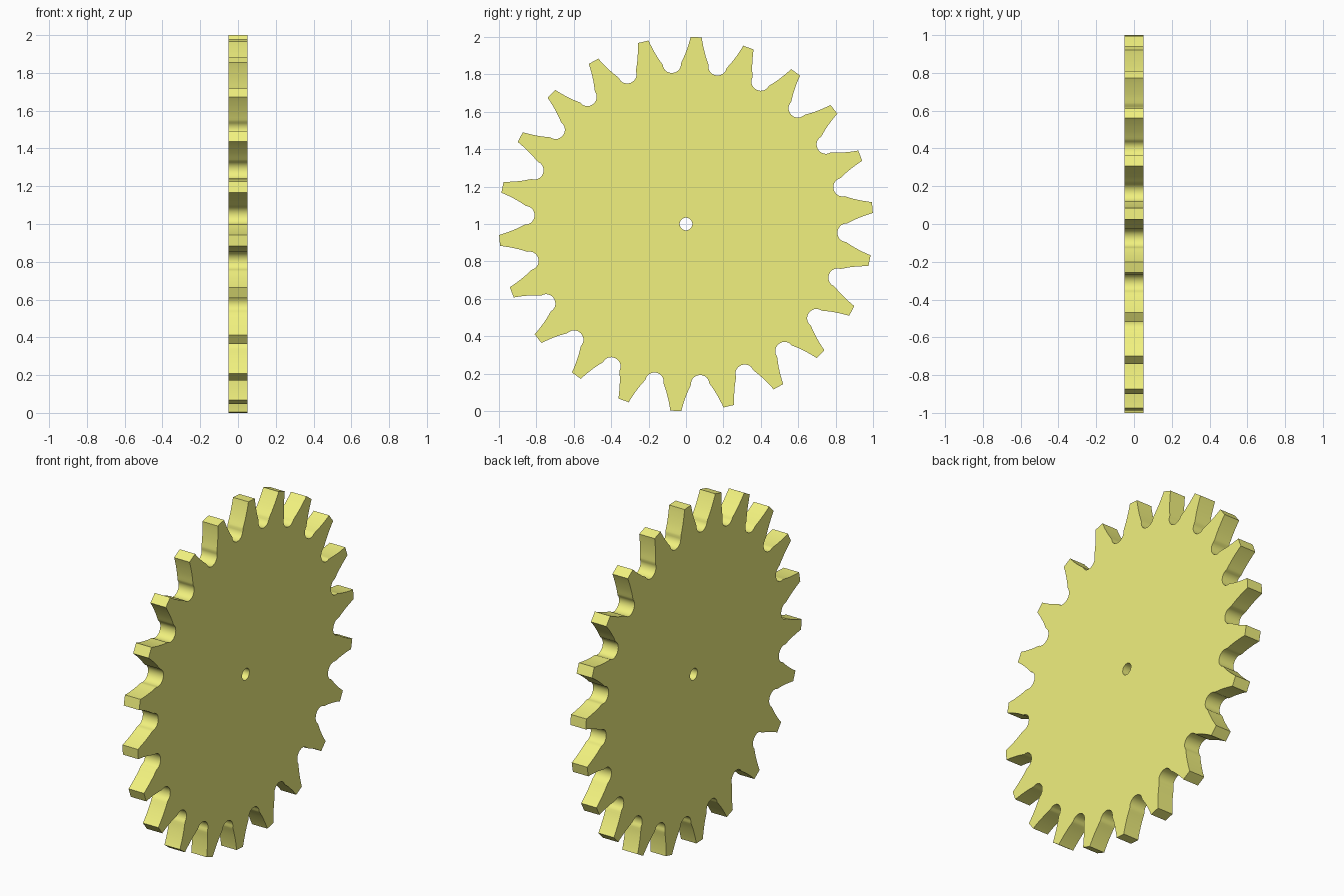
import bpy, bmesh
from math import sin, cos, radians, degrees, pi, atan2, hypot

if "Cube" in bpy.data.objects:
    bpy.data.objects.remove(bpy.data.objects["Cube"])

TEETH, PHASE, HALF_T = 22, 5.05, 0.05
PITCH = 360 / TEETH

# Half of one tooth gap, tip to root: (radius, degrees from gap centre)
flank = [(1.0, 6.48), (0.985, 6.3), (0.97, 6.05), (0.955, 5.8), (0.94, 5.5), (0.925, 5.18),
         (0.91, 4.82), (0.895, 4.42), (0.88, 3.95), (0.868, 3.55)]
# Rounded gap bottom
for i in range(8):
    a = radians(90 * i / 7)
    r, w = 0.857 - 0.047 * sin(a), 0.049 * cos(a)
    flank.append((hypot(r, w), degrees(atan2(w, r))))
gap = [(r, -d) for r, d in flank] + flank[-2::-1]

# Whole outline and the axle hole
outline = [(r, radians(PHASE + PITCH * (k + 0.5) + d)) for k in range(TEETH) for r, d in gap]
hole = [(0.034, 2 * pi * i / 24) for i in range(24)]

bm = bmesh.new()


def loop(points):
    vs = [bm.verts.new((-HALF_T, r * cos(a), 1 + r * sin(a))) for r, a in points]
    return [bm.edges.new((v, vs[(i + 1) % len(vs)])) for i, v in enumerate(vs)]


# Fill the flat face between both loops, then extrude to thickness
edges = loop(outline) + loop(hole)
bmesh.ops.triangle_fill(bm, edges=edges, use_beauty=True)
res = bmesh.ops.extrude_face_region(bm, geom=bm.faces[:], use_keep_orig=True)
bmesh.ops.translate(bm, vec=(2 * HALF_T, 0, 0),
                    verts=[g for g in res["geom"] if isinstance(g, bmesh.types.BMVert)])
bmesh.ops.recalc_face_normals(bm, faces=bm.faces[:])

mesh = bpy.data.meshes.new("gear_wheel")
bm.to_mesh(mesh)
bm.free()
gear = bpy.data.objects.new("gear_wheel", mesh)
bpy.context.collection.objects.link(gear)

# Yellow finish, smooth flanks with sharp rims
mat = bpy.data.materials.new("pale_yellow")
mat.diffuse_color = (0.88, 0.88, 0.21, 1)
mat.use_nodes = True
mat.node_tree.nodes["Principled BSDF"].inputs["Base Color"].default_value = mat.diffuse_color
mesh.materials.append(mat)
bpy.context.view_layer.objects.active = gear
gear.select_set(True)
bpy.ops.object.shade_smooth_by_angle(angle=radians(30))
